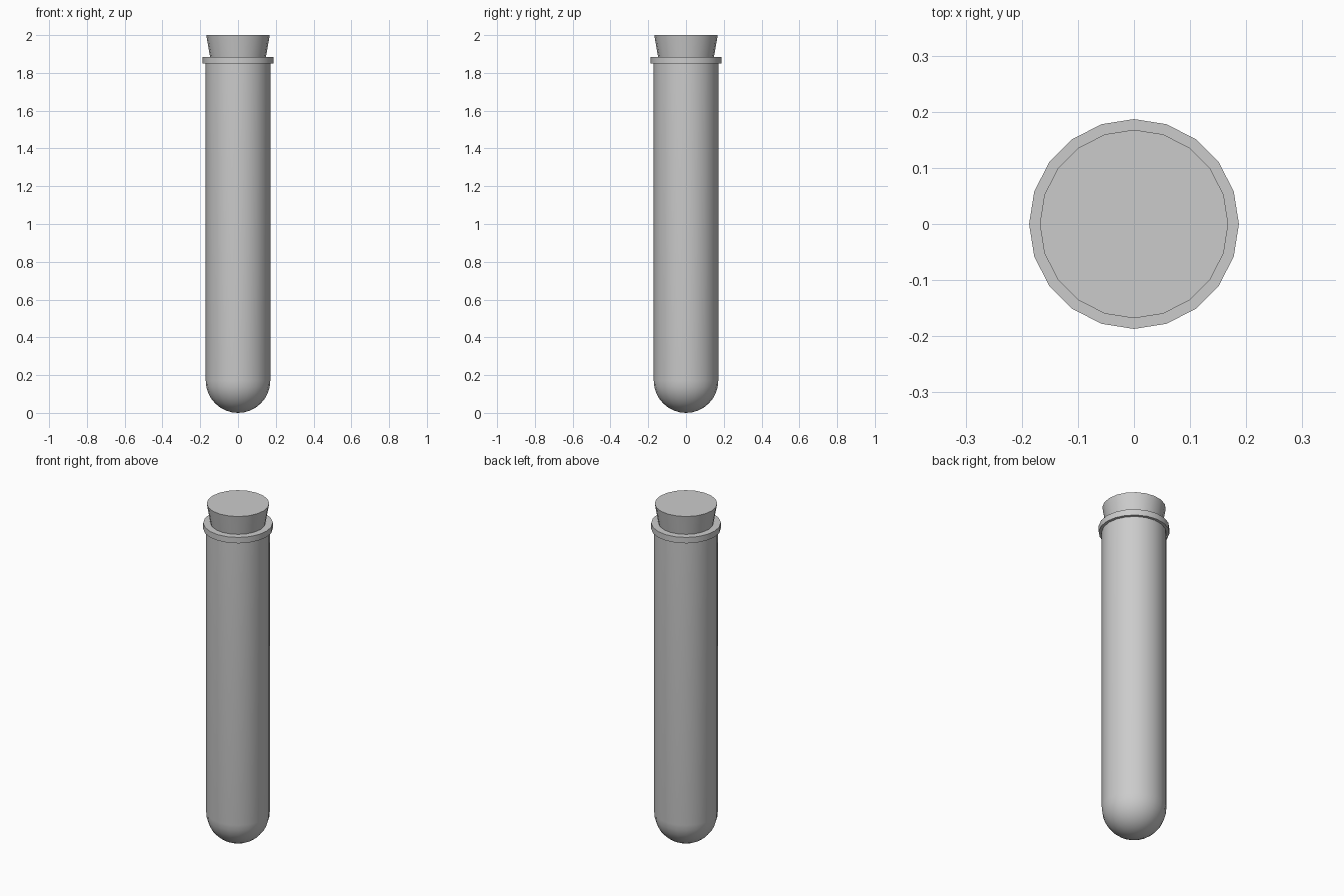
import bpy, bmesh, math

if "Cube" in bpy.data.objects:
    bpy.data.objects.remove(bpy.data.objects["Cube"])

SIDES = 20


def lathe(name, profile):
    """Spin an (r, z) profile around z; points with r = 0 become poles."""
    bm = bmesh.new()
    rings = []
    for r, z in profile:
        if r < 1e-6:
            rings.append([bm.verts.new((0, 0, z))] * SIDES)
        else:
            rings.append([bm.verts.new((r * math.cos(math.tau * i / SIDES),
                                        r * math.sin(math.tau * i / SIDES), z))
                          for i in range(SIDES)])
    for a, b in zip(rings, rings[1:]):
        for i in range(SIDES):
            j = (i + 1) % SIDES
            bm.faces.new(list(dict.fromkeys((a[i], a[j], b[j], b[i]))))
    # Flat caps where the profile ends away from the axis
    for ring in (rings[0], rings[-1]):
        if ring[0] is not ring[1]:
            bm.faces.new(ring)
    bmesh.ops.recalc_face_normals(bm, faces=bm.faces[:])
    mesh = bpy.data.meshes.new(name)
    bm.to_mesh(mesh)
    bm.free()
    obj = bpy.data.objects.new(name, mesh)
    bpy.context.collection.objects.link(obj)
    bpy.context.view_layer.objects.active = obj
    obj.select_set(True)
    bpy.ops.object.shade_smooth_by_angle(angle=math.radians(40))
    obj.select_set(False)
    return obj


def bowl(radius, centre_z, steps=8):
    """Quarter-circle profile from the bottom pole to the equator."""
    pts = [(radius * math.sin(math.pi / 2 * k / steps),
            centre_z - radius * math.cos(math.pi / 2 * k / steps))
           for k in range(steps + 1)]
    pts[0] = (0, pts[0][1])
    return pts


# Glass tube: round bottom, straight wall, flanged lip, hollow inside
outer = bowl(0.171, 0.171)
lip = [(0.171, 1.85), (0.187, 1.85), (0.187, 1.885), (0.147, 1.885)]
inner = bowl(0.147, 0.171)[::-1]
lathe("test_tube", outer + lip + inner)

# Tapered stopper pushed into the mouth
lathe("stopper", [(0.135, 1.81), (0.168, 2.0)])
